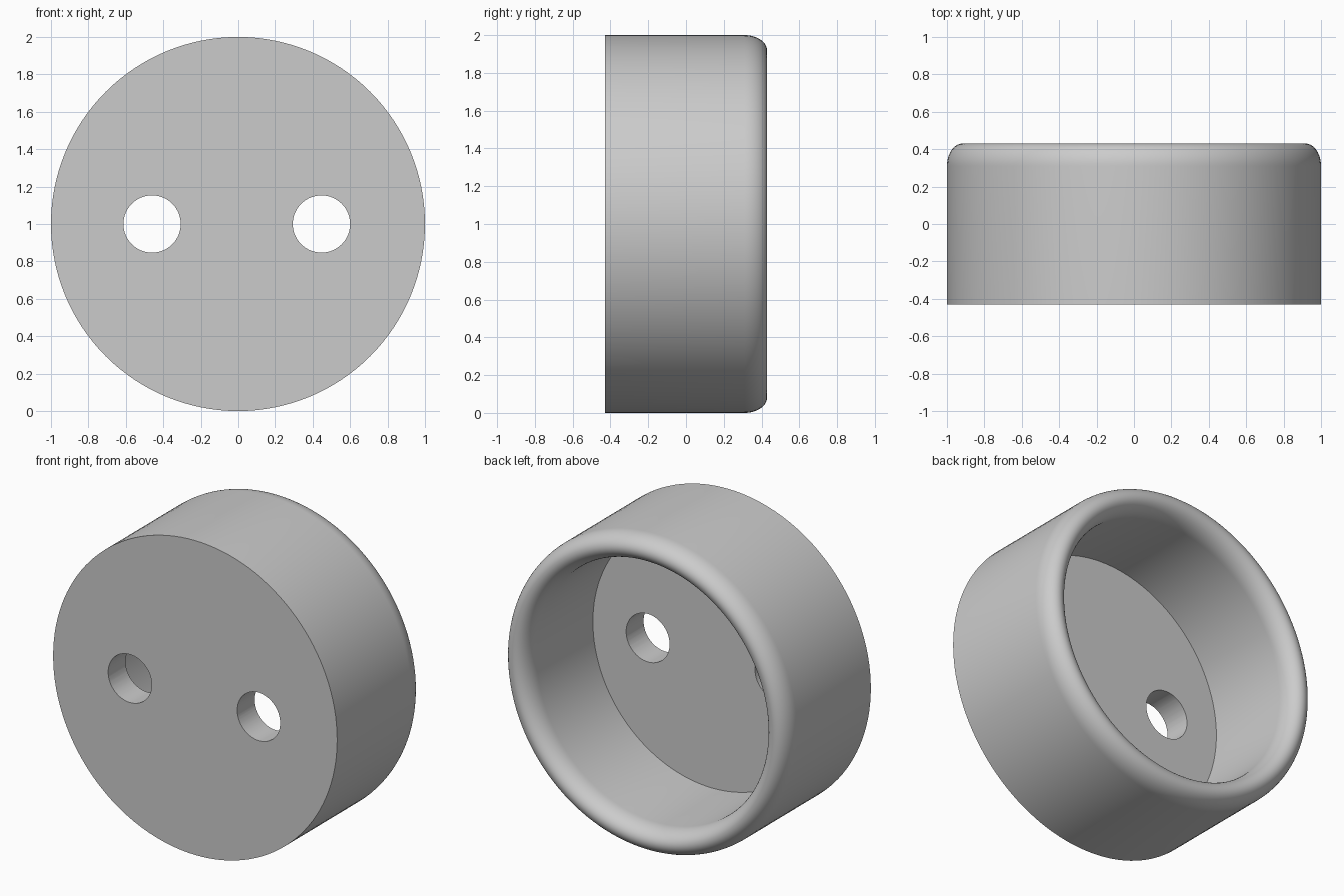
import bpy, bmesh, math
from mathutils import Matrix, Vector

cube = bpy.data.objects.get("Cube")
if cube:
    bpy.data.objects.remove(cube, do_unlink=True)

# Dimensions
RADIUS, INNER = 1.0, 0.834
FRONT, BACK, FLOOR = -0.43, 0.43, -0.255
LIP = 0.12
HOLE_RADIUS = 0.153
HOLES = {"left": 0.447, "right": -0.46}

grey = bpy.data.materials.new("light grey")
grey.use_nodes = True
colour = (0.6, 0.6, 0.6, 1)
grey.diffuse_color = colour
grey.node_tree.nodes["Principled BSDF"].inputs["Base Color"].default_value = colour


def add_object(name, bm):
    mesh = bpy.data.meshes.new(name)
    bmesh.ops.recalc_face_normals(bm, faces=bm.faces)
    bm.to_mesh(mesh)
    bm.free()
    mesh.materials.append(grey)
    obj = bpy.data.objects.new(name, mesh)
    bpy.context.collection.objects.link(obj)
    return obj


# Cup: a half profile with a rounded lip, turned about the y axis
half = (RADIUS - INNER) / 2
lip = [(RADIUS - half + half * math.cos(math.pi * i / 24),
        BACK - LIP + LIP * math.sin(math.pi * i / 24)) for i in range(25)]
profile = [(0, FRONT), (RADIUS, FRONT)] + lip + [(INNER, FLOOR), (0, FLOOR)]
bm = bmesh.new()
verts = [bm.verts.new((r, y, 1)) for r, y in profile]
edges = [bm.edges.new(pair) for pair in zip(verts, verts[1:])]
bmesh.ops.spin(bm, geom=verts + edges, cent=Vector((0, 0, 1)), axis=(0, 1, 0),
               angle=math.tau, steps=128, use_merge=True)
bmesh.ops.remove_doubles(bm, verts=bm.verts, dist=0.0001)
cup = add_object("round_cup", bm)

# Two round holes through the floor
bpy.context.view_layer.objects.active = cup
cup.select_set(True)
for side, x in HOLES.items():
    bm = bmesh.new()
    place = Matrix.Translation((x, FRONT, 1)) @ Matrix.Rotation(math.pi / 2, 4, "X")
    bmesh.ops.create_cone(bm, cap_ends=True, segments=64, radius1=HOLE_RADIUS,
                          radius2=HOLE_RADIUS, depth=0.6, matrix=place)
    cutter = add_object(side + "_hole_cutter", bm)
    cutter.hide_render = True
    cut = cup.modifiers.new(side + "_hole", "BOOLEAN")
    cut.operation = "DIFFERENCE"
    cut.solver = "EXACT"
    cut.object = cutter
    bpy.ops.object.modifier_apply(modifier=cut.name)
    bpy.data.objects.remove(cutter, do_unlink=True)

bpy.ops.object.shade_smooth_by_angle(angle=math.radians(30))
